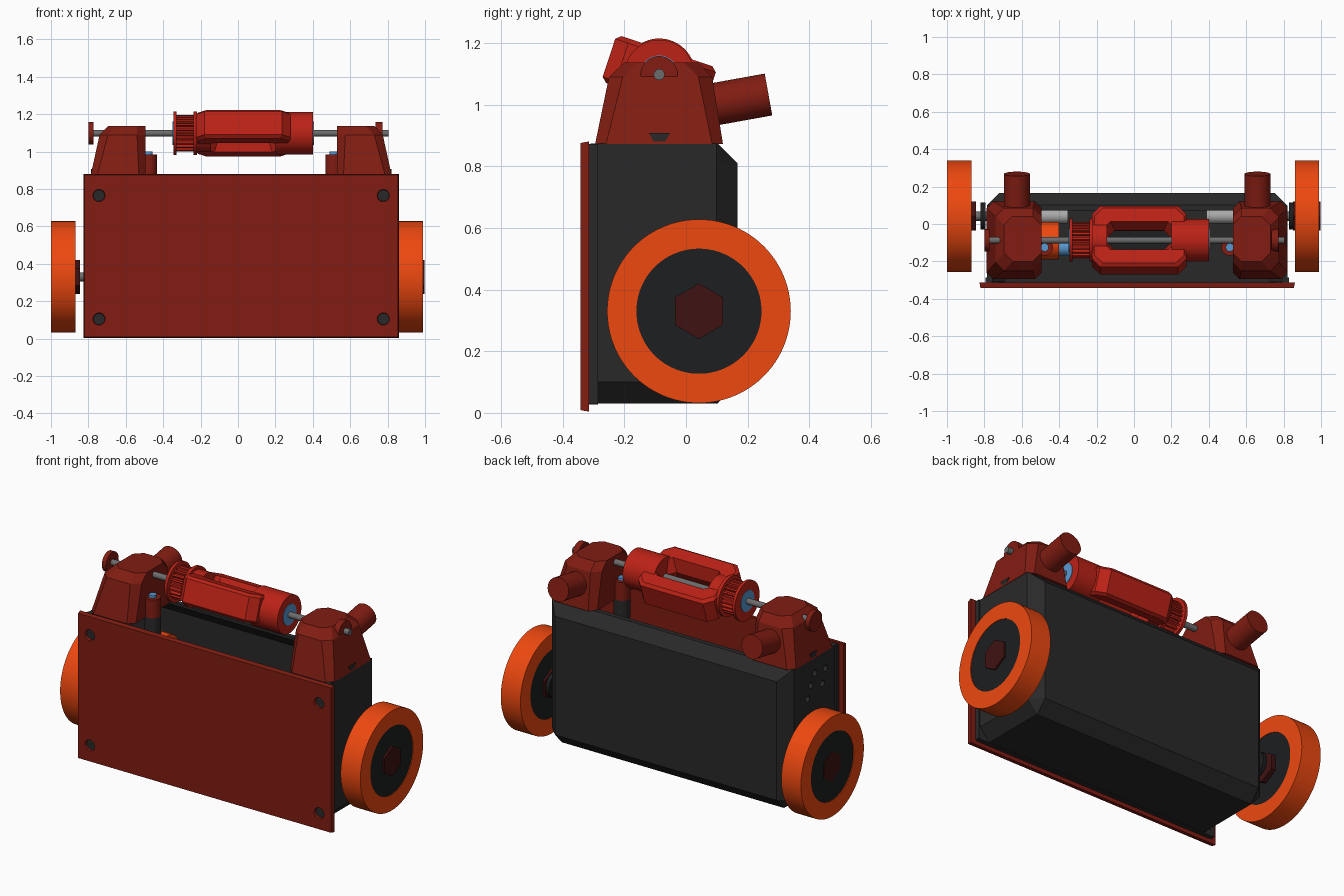
import bpy, bmesh, math
from mathutils import Vector, Matrix

if "Cube" in bpy.data.objects:
    bpy.data.objects.remove(bpy.data.objects["Cube"])

CX = 0.017  # x of the chassis mid-plane


def mat(name, *c):
    m = bpy.data.materials.new(name)
    m.diffuse_color = (*c, 1)
    m.use_nodes = True
    m.node_tree.nodes["Principled BSDF"].inputs["Base Color"].default_value = m.diffuse_color
    return m


BLACK = mat("black_plastic", 0.022, 0.022, 0.022)
HUB = mat("hub_black", 0.012, 0.013, 0.014)
RED = mat("dark_red", 0.22, 0.012, 0.006)
BRIGHT = mat("bright_red", 0.5, 0.016, 0.008)
MAROON = mat("maroon", 0.05, 0.006, 0.006)
ORANGE = mat("orange", 0.85, 0.065, 0.005)
BLUE = mat("blue", 0.1, 0.32, 0.65)
STEEL = mat("steel", 0.15, 0.15, 0.15)
GREY = mat("light_grey", 0.4, 0.4, 0.4)


def loft(name, rings, m=None, closed=False, smooth=False):
    """Skin equal-count rings; cap the ends unless closed into a loop."""
    bm = bmesh.new()
    vs = [[bm.verts.new(p) for p in r] for r in rings]
    n = len(rings[0])
    pairs = list(zip(vs, vs[1:])) + ([(vs[-1], vs[0])] if closed else [])
    for a, b in pairs:
        for i in range(n):
            j = (i + 1) % n
            bm.faces.new((a[i], a[j], b[j], b[i]))
    if not closed:
        bm.faces.new(vs[0])
        bm.faces.new(vs[-1])
    bmesh.ops.recalc_face_normals(bm, faces=bm.faces)
    me = bpy.data.meshes.new(name)
    bm.to_mesh(me)
    bm.free()
    o = bpy.data.objects.new(name, me)
    bpy.context.collection.objects.link(o)
    if m:
        me.materials.append(m)
    if smooth:
        bpy.ops.object.select_all(action='DESELECT')
        o.select_set(True)
        bpy.context.view_layer.objects.active = o
        bpy.ops.object.shade_smooth_by_angle(angle=math.radians(30))
    return o


def lathe(name, prof, loc, m=None, axis=(1, 0, 0), n=48, closed=False):
    """Revolve (distance along axis, radius) points about an axis."""
    q = Vector((1, 0, 0)).rotation_difference(Vector(axis))
    rings = [[Vector(loc) + q @ Vector((d, r * math.sin(2 * math.pi * i / n), r * math.cos(2 * math.pi * i / n)))
              for i in range(n)] for d, r in prof]
    return loft(name, rings, m, closed, n > 8)


def rod(name, x0, x1, r, y, z, m, n=48):
    return lathe(name, [(x0, r), (x1, r)], (0, y, z), m, n=n)


def octa(x0, x1, y0, y1, c, z):
    return [(x0 + c, y0, z), (x1 - c, y0, z), (x1, y0 + c, z), (x1, y1 - c, z),
            (x1 - c, y1, z), (x0 + c, y1, z), (x0, y1 - c, z), (x0, y0 + c, z)]


def box(name, x0, x1, y0, y1, z0, z1, m):
    return loft(name, [[(x0, y0, z), (x1, y0, z), (x1, y1, z), (x0, y1, z)] for z in (z0, z1)], m)


def cut(o, cutters):
    bpy.context.view_layer.objects.active = o
    for c in cutters:
        b = o.modifiers.new("cut", 'BOOLEAN')
        b.operation, b.solver, b.object = 'DIFFERENCE', 'EXACT', c
        bpy.ops.object.modifier_apply(modifier=b.name)
        bpy.data.objects.remove(c)


# Chassis tub with chamfered back and bottom edges, open at top and front
def tub_ring(z, sx, sy, t=0, yf=-0.31):
    w, yb, c = 0.803 - sx - t, 0.167 - sy - t, 0.068 - sy
    return [(CX - w, yf, z), (CX + w, yf, z), (CX + w, yb - c, z), (CX + w - c, yb, z),
            (CX - w + c, yb, z), (CX - w, yb - c, z)]


tub = loft("chassis_tub", [tub_ring(0.03, 0.065, 0.065), tub_ring(0.1, 0, 0),
                           tub_ring(0.81, 0, 0), tub_ring(0.875, 0, 0.065)], BLACK)
inner = [tub_ring(z, a, b, 0.03, -0.5) for z, a, b in
         ((0.06, 0.065, 0.065), (0.12, 0, 0), (0.79, 0, 0), (0.86, 0, 0.065), (1.0, 0, 0.065))]
holes = [rod("hole", -0.9, -0.72, 0.019, y, z, None, 24) for y, z in
         ((-0.1, 0.78), (-0.2, 0.77), (-0.06, 0.72), (-0.17, 0.69), (-0.03, 0.65))]
cut(tub, [loft("tub_cavity", inner)] + holes)

# Front flange
for s in (-1, 1):
    x = CX + s * 0.795
    box("side_flange", x - 0.017, x + 0.017, -0.316, -0.285, 0.03, 0.873, BLACK)
box("bottom_flange", CX - 0.8, CX + 0.8, -0.316, -0.285, 0.027, 0.06, BLACK)

# Front lid plate with countersunk screws
plate = loft("front_plate", [[(CX + sx * (0.843 - d), y, 0.4425 + sz * (0.4385 - d))
             for sx, sz in ((-1, -1), (1, -1), (1, 1), (-1, 1))] for y, d in ((-0.342, 0.005), (-0.314, 0))], RED)
spots = [(CX + s * 0.76, z) for s in (-1, 1) for z in (0.105, 0.765)]
cut(plate, [lathe("hole", [(0, 0.033), (0.05, 0.027)], (x, -0.345, z), axis=(0, 1, 0), n=32) for x, z in spots])
for x, z in spots:
    lathe("plate_screw", [(0, 0.03), (0.02, 0.03)], (x, -0.328, z), BLACK, (0, 1, 0), 32)

# Wheels on their axles
WY, WZ = 0.042, 0.33
for x0, x1, h0, h1 in ((-1, -0.87, -0.998, -0.845), (0.86, 0.99, 0.85, 0.997)):
    lathe("tyre", [(x0, 0.203), (x0, 0.298), (x1, 0.298), (x1, 0.203)], (0, WY, WZ), ORANGE, n=96, closed=True)
    rod("wheel_disc", x0 + 0.004, x1 - 0.004, 0.204, WY, WZ, HUB, 96)
    rod("hex_hub", h0, h1, 0.09, WY, WZ, MAROON, 6)
for s in (-1, 1):
    a, b = sorted((CX + s * 0.37, CX + s * 0.76))
    rod("gear_motor", a, b, 0.04, WY, WZ, GREY)
    a, b = sorted((CX + s * 0.75, CX + s * 0.9))
    rod("axle", a, b, 0.025, WY, WZ, STEEL)
    a, b = sorted((CX + s * 0.812, CX + s * 0.838))
    rod("axle_collar", a, b, 0.072, WY, WZ, HUB)

# Bearing towers on the chassis ends
RY, RZ = -0.087, 1.098
for s in (-1, 1):
    rings = [[(CX + s * x, y, z) for x, y, z in octa(0.512, xo, y0, y1, c, z)] for z, xo, y0, y1, c in
             ((0.872, 0.805, -0.295, 0.12, 0.035), (1.09, 0.757, -0.25, 0.085, 0.045), (1.137, 0.712, -0.2, 0.04, 0.045))]
    loft("bearing_tower", rings, RED)
    lathe("tower_barrel", [(0, 0.069), (0.272, 0.069)], (CX + s * 0.643, 0, 0.985), RED, (0, 1, 0.18))
    px = CX + s * 0.495
    lathe("post_collar", [(0.76, 0.045), (0.875, 0.045)], (px, -0.125, 0), BLACK, (0, 0, 1), 32)
    lathe("post", [(0.875, 0.045), (0.985, 0.045)], (px, -0.125, 0), RED, (0, 0, 1), 32)
    lathe("post_tip", [(0.98, 0.022), (1.0, 0.022)], (px, -0.125, 0), BLUE, (0, 0, 1), 24)
    # dovetail key on the outer face
    key = ((-0.12, 0.908), (-0.052, 0.908), (-0.074, 0.868), (-0.098, 0.868))
    loft("dovetail_key", [[(CX + s * x, y, z) for y, z in key] for x in (0.74, 0.803)], BLACK)

# Drum shaft and its end discs
rod("drum_shaft", -0.797, 0.805, 0.018, RY, RZ, STEEL, 24)
rod("shaft_disc_left", -0.8, -0.772, 0.06, RY, RZ, RED)
rod("shaft_disc_right", 0.735, 0.772, 0.06, RY, RZ, RED)

# Beater drum: tilted chamfered bar with a window through it
bar = loft("beater_bar", [octa(-h, h, -w, w, 0.045, z) for z, h, w in
           ((-0.08, 0.24, 0.155), (-0.065, 0.252, 0.172), (0.065, 0.252, 0.172), (0.08, 0.24, 0.155))], BRIGHT)
window = loft("window", [octa(-h, h, -w, w, 0.04, z) for z, h, w in
              ((-0.1, 0.2, 0.085), (0, 0.17, 0.055), (0.1, 0.2, 0.085))])
cut(bar, [window])
bar.data.transform(Matrix.Translation((0.028, RY, RZ)) @ Matrix.Rotation(math.radians(-18.4), 4, 'X'))
rod("drum_end", 0.2, 0.402, 0.113, RY, RZ, BRIGHT, 64)
rod("drum_end_left", -0.23, -0.145, 0.1, RY, RZ, BRIGHT, 64)
rod("drum_bearing_right", 0.39, 0.405, 0.062, RY, RZ, BLUE)
rod("drum_bearing_left", -0.349, -0.33, 0.062, RY, RZ, BLUE)

# Toothed belt pulley
teeth = []
for x in (-0.335, -0.225):
    teeth.append([(x, RY + r * math.sin(a), RZ + r * math.cos(a)) for k in range(22)
                  for r, a in ((r, (k + f) * math.tau / 22) for r, f in
                               ((0.08, 0), (0.097, 0.15), (0.097, 0.5), (0.08, 0.65)))])
loft("pulley_teeth", teeth, BRIGHT)
rod("pulley_flange", -0.345, -0.328, 0.117, RY, RZ, BRIGHT, 64)
rod("pulley_flange", -0.238, -0.218, 0.117, RY, RZ, BRIGHT, 64)

# Drive motor and battery inside the tub
rod("drum_motor", -0.52, -0.40, 0.1, -0.09, 0.66, ORANGE)
rod("motor_pulley", -0.40, -0.31, 0.045, -0.125, 0.66, BLUE, 32)
box("battery", -0.2, 0.3, -0.2, -0.03, 0.06, 0.22, HUB)
